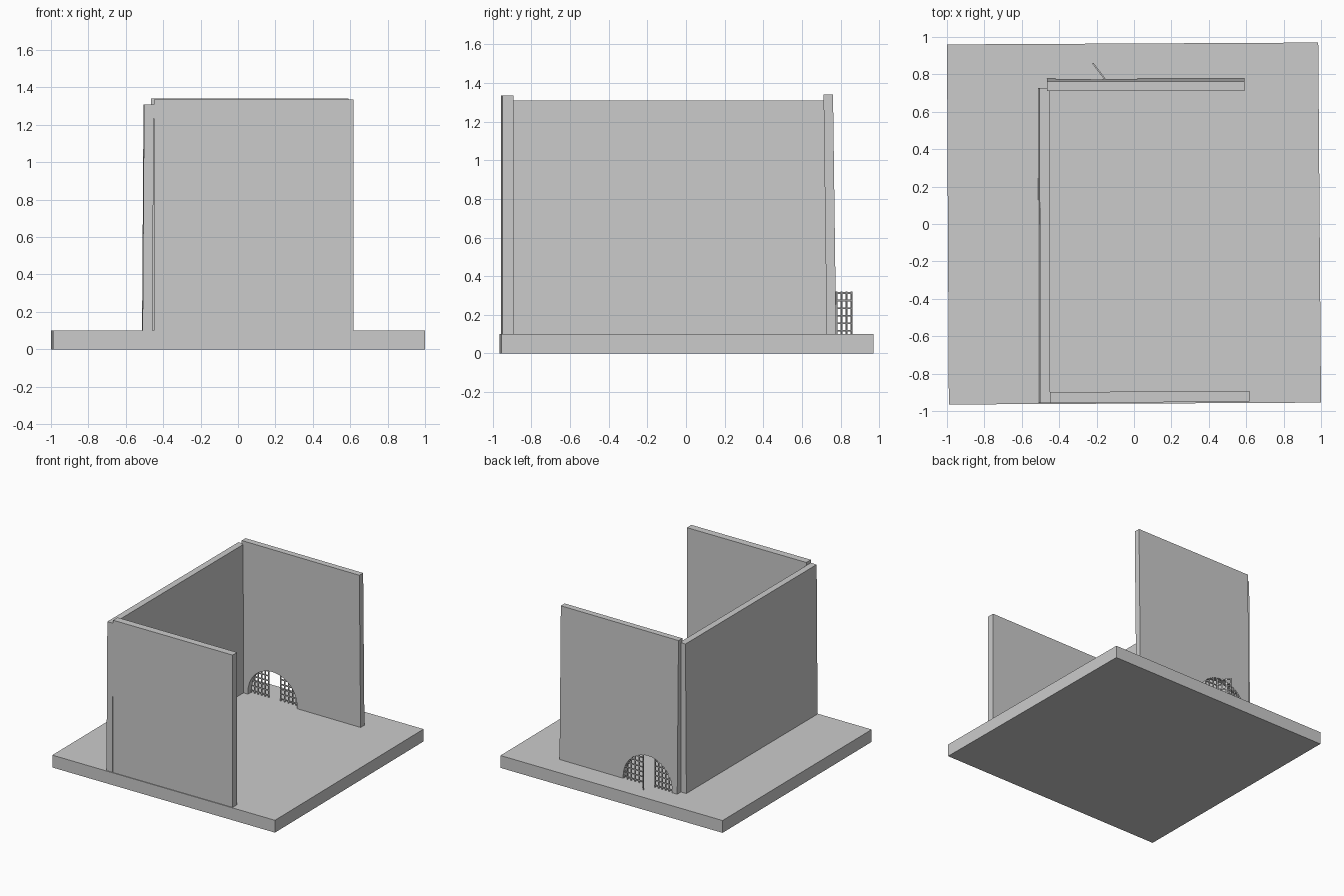
import bpy, bmesh
from math import sin, cos, pi, sqrt, atan2
from mathutils import Matrix, Vector

if "Cube" in bpy.data.objects:
    bpy.data.objects.remove(bpy.data.objects["Cube"])

BASE = 0.1                     # top of the ground slab
CX, R, SPRING = -0.2, 0.22, 0.12   # arch centre, radius, spring height


def finish(name, bm):
    bmesh.ops.recalc_face_normals(bm, faces=bm.faces)
    me = bpy.data.meshes.new(name)
    bm.to_mesh(me)
    bm.free()
    ob = bpy.data.objects.new(name, me)
    bpy.context.collection.objects.link(ob)
    return ob


def prism(name, profile, offset):
    """Extrude a closed outline of 3D points by an offset vector."""
    bm = bmesh.new()
    face = bm.faces.new([bm.verts.new(p) for p in profile])
    res = bmesh.ops.extrude_face_region(bm, geom=[face], use_keep_orig=True)
    verts = [v for v in res["geom"] if isinstance(v, bmesh.types.BMVert)]
    bmesh.ops.translate(bm, verts=verts, vec=offset)
    return finish(name, bm)


def grate(name, width, top, matrix, step=0.033, t=0.008):
    """Crossed square bars; top(u) gives the height limit across the width."""
    bm = bmesh.new()

    def bar(u0, u1, z0, z1):
        m = Matrix.Translation(((u0 + u1) / 2, 0, (z0 + z1) / 2))
        s = Matrix.Diagonal((u1 - u0, t, z1 - z0, 1))
        bmesh.ops.create_cube(bm, size=1, matrix=matrix @ m @ s)

    n = max(2, round(width / step))
    for i in range(n + 1):
        u = width * i / n
        if top(u) > BASE + 0.01:
            bar(u - t / 2, u + t / 2, BASE, top(u))
    for k in range(6):
        z = BASE + 0.018 + k * 0.039
        inside = [width * i / 60 for i in range(61) if top(width * i / 60) >= z]
        if len(inside) > 1:
            bar(inside[0], inside[-1], z - t / 2, z + t / 2)
    return finish(name, bm)


# ground slab, very slightly turned
prism("ground_slab", [(-1, 0.96, 0), (0.985, 0.97, 0), (1, -0.955, 0), (-0.99, -0.965, 0)],
      (0, 0, BASE))

# front wall
prism("front_wall", [(-0.45, -0.957, BASE), (0.617, -0.95, BASE),
                     (0.617, -0.95, 1.335), (-0.45, -0.957, 1.335)], (0, 0.058, 0))

# left wall, leaning slightly inward
prism("left_wall", [(-0.51, -0.957, BASE), (-0.457, -0.957, BASE),
                    (-0.45, -0.957, 1.31), (-0.502, -0.957, 1.31)], (-0.003, 1.685, 0))

# back wall with an open arch, leaning toward the front
outline = [(-0.465, BASE), (CX - R, BASE)]
outline += [(CX - R * cos(pi * i / 20), SPRING + R * sin(pi * i / 20)) for i in range(21)]
outline += [(CX + R, BASE), (0.59, BASE), (0.59, 1.34), (-0.465, 1.34)]
prism("back_wall", [(x, 0.728 - 0.013 * (z - BASE), z) for x, z in outline], (0, 0.049, 0))


# fixed arch grates either side of the doorway
def arch(x):
    return SPRING + sqrt(max(0, R * R - (x - CX) ** 2))


for side, x0, x1 in (("left", CX - R, -0.262), ("right", -0.155, CX + R)):
    grate(side + "_arch_grate", x1 - x0, lambda u, x0=x0: arch(x0 + u),
          Matrix.Translation((x0, 0.77, 0)))

# grated door swung open outward
hinge, tip = Vector((-0.158, 0.778, 0)), Vector((-0.218, 0.857, 0))
d = tip - hinge
grate("open_grate_door", d.length, lambda u: 0.32,
      Matrix.Translation(hinge) @ Matrix.Rotation(atan2(d.y, d.x), 4, 'Z'))
